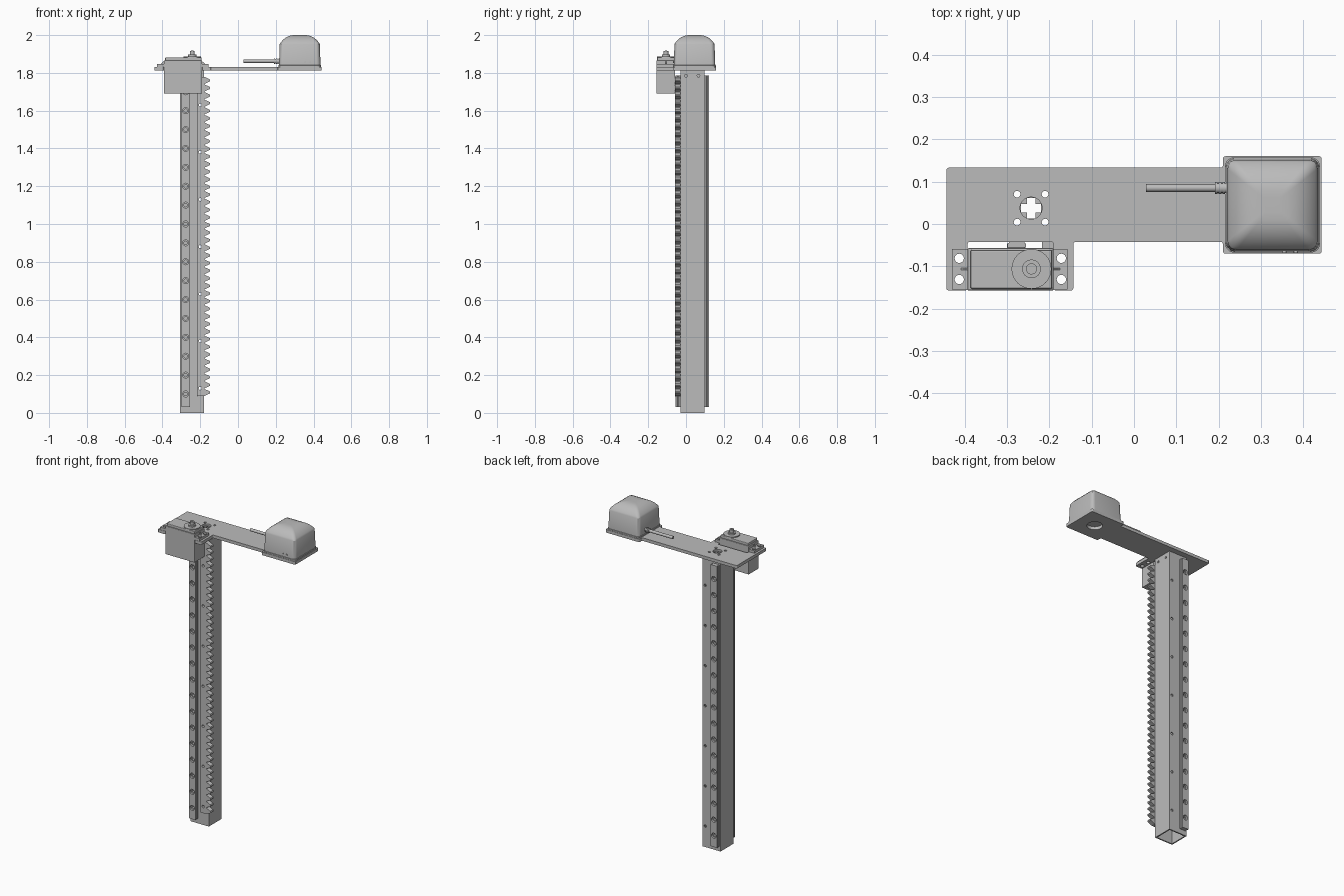
import bpy, bmesh, math
from mathutils import Matrix, Vector

if "Cube" in bpy.data.objects:
    bpy.data.objects.remove(bpy.data.objects["Cube"], do_unlink=True)

grey = bpy.data.materials.new("plain grey")
grey.use_nodes = True
GREY = (0.5, 0.5, 0.5, 1)
grey.diffuse_color = GREY
grey.node_tree.nodes["Principled BSDF"].inputs["Base Color"].default_value = GREY


def finish(bm, name, bevel=0):
    bmesh.ops.recalc_face_normals(bm, faces=bm.faces[:])
    mesh = bpy.data.meshes.new(name)
    bm.to_mesh(mesh)
    bm.free()
    mesh.materials.append(grey)
    ob = bpy.data.objects.new(name, mesh)
    bpy.context.collection.objects.link(ob)
    if bevel:
        mod = ob.modifiers.new("bevel", "BEVEL")
        mod.width, mod.segments, mod.limit_method = bevel, 2, "ANGLE"
    return ob


def add_box(bm, lo, hi):
    lo, hi = Vector(lo), Vector(hi)
    m = Matrix.Translation((lo + hi) / 2) @ Matrix.Diagonal((*(hi - lo), 1))
    bmesh.ops.create_cube(bm, size=1, matrix=m)


def add_cyl(bm, r, a, b, sides=24, r2=None):
    a, b = Vector(a), Vector(b)
    rot = (b - a).to_track_quat("Z", "Y").to_matrix().to_4x4()
    bmesh.ops.create_cone(bm, cap_ends=True, segments=sides, radius1=r,
                          radius2=r if r2 is None else r2, depth=(b - a).length,
                          matrix=Matrix.Translation((a + b) / 2) @ rot)


def box(name, lo, hi, bevel=0):
    bm = bmesh.new()
    add_box(bm, lo, hi)
    return finish(bm, name, bevel)


def cyl(name, r, a, b, sides=24, r2=None):
    bm = bmesh.new()
    add_cyl(bm, r, a, b, sides, r2)
    ob = finish(bm, name)
    shade(ob)
    return ob


def prism(name, points, offset):
    bm = bmesh.new()
    face = bm.faces.new([bm.verts.new(p) for p in points])
    ext = bmesh.ops.extrude_face_region(bm, geom=[face])
    bmesh.ops.translate(bm, vec=offset,
                        verts=[v for v in ext["geom"] if isinstance(v, bmesh.types.BMVert)])
    return finish(bm, name)


def activate(ob):
    bpy.ops.object.select_all(action="DESELECT")
    ob.select_set(True)
    bpy.context.view_layer.objects.active = ob


def shade(ob, angle=35):
    activate(ob)
    bpy.ops.object.shade_smooth_by_angle(angle=math.radians(angle))


def cut(ob, fill):
    """Subtract the shapes that fill() adds to a mesh, then drop the cutter."""
    bm = bmesh.new()
    fill(bm)
    cutter = finish(bm, "cutter")
    cutter.hide_render = True
    mod = ob.modifiers.new("cut", "BOOLEAN")
    mod.object, mod.operation, mod.solver = cutter, "DIFFERENCE", "EXACT"
    activate(ob)
    bpy.ops.object.modifier_apply(modifier=mod.name)
    bpy.data.objects.remove(cutter, do_unlink=True)


X0, X1, Y0, Y1 = -0.306, -0.18, -0.03, 0.097      # mast sides
MX, MY = (X0 + X1) / 2, (Y0 + Y1) / 2
DECK, DECK_TOP = 1.813, 1.832                     # deck plate heights
HOLE_X = -0.2
screw_z = [0.13 + 0.25 * i for i in range(7)]

# Square hollow mast with screw holes
mast = box("mast", (X0, Y0, 0), (X1, Y1, DECK))
W = 0.008
cut(mast, lambda bm: add_box(bm, (X0 + W, Y0 + W, -0.1), (X1 - W, Y1 - W, 2)))


def mast_holes(bm):
    for z in screw_z:
        add_cyl(bm, 0.008, (HOLE_X, Y0 - 0.1, z), (HOLE_X, Y1 + 0.1, z), 16)
    for y in (0, 0.066):
        add_cyl(bm, 0.007, (X1 - 0.03, y, 1.785), (X1 + 0.03, y, 1.785), 16)


cut(mast, mast_holes)

# Grooved slide rails on the front and back of the mast
RX = -0.277
half = [(0.022, 0), (0.022, 0.008), (0.018, 0.011), (0.018, 0.014), (0.022, 0.017), (0.022, 0.025)]
section = half + [(-u, v) for u, v in reversed(half)]
for name, base, d in (("front_rail", Y0, -1), ("back_rail", Y1, 1)):
    rail = prism(name, [(RX + u, base + d * v, 0.03) for u, v in section], (0, 0, 1.755))
    for r, depth in ((0.016, 0.014), (0.009, 0.0)):
        def bores(bm):
            for i in range(17):
                z = 0.1 + 0.1 * i
                add_cyl(bm, r, (RX, base + d * (depth - 0.001), z), (RX, base + d * 0.04, z), 16)
        cut(rail, bores)

# Toothed rack
pitch, teeth, z0 = 0.0403, 42, 0.088
outline = [(-0.217, z0)]
for i in range(teeth):
    z = z0 + i * pitch
    outline += [(-0.177, z + pitch * 0.05), (-0.15, z + pitch * 0.35),
                (-0.147, z + pitch * 0.5), (-0.15, z + pitch * 0.65), (-0.177, z + pitch * 0.95)]
outline.append((-0.217, z0 + teeth * pitch))
rack = prism("rack", [(x, Y0, z) for x, z in outline], (0, -0.028, 0))


def rack_holes(bm):
    for z in screw_z:
        add_cyl(bm, 0.008, (HOLE_X, -0.1, z), (HOLE_X, 0, z), 16)


cut(rack, rack_holes)

# Deck plate: arm, forked motor mount and square sensor base
FRONT = -0.157
deck_outline = [(-0.443, FRONT), (-0.393, FRONT), (-0.393, -0.042), (-0.19, -0.042),
                (-0.19, FRONT), (-0.143, FRONT), (-0.143, -0.042), (0.21, -0.042),
                (0.21, -0.07), (0.443, -0.07), (0.443, 0.16), (0.21, 0.16),
                (0.21, 0.133), (-0.443, 0.133)]
deck = prism("deck_plate", [(x, y, DECK) for x, y in deck_outline], (0, 0, DECK_TOP - DECK))
bm = bmesh.new()
bm.from_mesh(deck.data)
upright = [e for e in bm.edges if abs(e.verts[0].co.z - e.verts[1].co.z) > 0.01]
bmesh.ops.bevel(bm, geom=upright, offset=0.006, segments=3, affect="EDGES", profile=0.5)
bm.to_mesh(deck.data)
bm.free()
SX, SY = 0.327, 0.045
mount_holes = [(x, y) for x in (-0.4125, -0.1715) for y in (-0.081, -0.131)]


def deck_holes(bm):
    for sx in (-1, 1):
        for sy in (-1, 1):
            x, y = MX + sx * 0.033, MY + 0.004 + sy * 0.033
            add_cyl(bm, 0.008, (x, y, 1.7), (x, y, 1.9), 16)
    for x, y in mount_holes:
        add_cyl(bm, 0.011, (x, y, 1.7), (x, y, 1.9), 16)
    add_cyl(bm, 0.045, (SX, SY, 1.7), (SX, SY, 1.9), 32)


cut(deck, deck_holes)
CY = MY + 0.004
cut(deck, lambda bm: add_cyl(bm, 0.026, (MX, CY, DECK + 0.008), (MX, CY, 1.9), 32))
cut(deck, lambda bm: add_box(bm, (MX - 0.01, CY - 0.024, 1.7), (MX + 0.01, CY + 0.024, 1.9)))
cut(deck, lambda bm: add_box(bm, (MX - 0.024, CY - 0.01, 1.7), (MX + 0.024, CY + 0.01, 1.9)))

# Motor: case, cover, ears and output shaft
box("motor_case", (-0.393, FRONT, 1.69), (-0.19, -0.057, 1.866), 0.003)
box("motor_cover", (-0.386, FRONT + 0.004, 1.864), (-0.193, -0.061, 1.882), 0.004)
ears = box("motor_ears", (-0.43, FRONT + 0.002, DECK_TOP), (-0.157, -0.059, 1.848))


def ear_holes(bm):
    for x, y in mount_holes:
        add_cyl(bm, 0.011, (x, y, 1.7), (x, y, 1.9), 16)


cut(ears, ear_holes)
AX, AY = -0.242, -0.106
for x, d in ((-0.393, -1), (-0.19, 1)):
    prism("ear_rib", [(x, AY - 0.002, 1.848), (x + d * 0.015, AY - 0.002, 1.848),
                      (x, AY - 0.002, 1.862)], (0, 0.004, 0))
for name, r, a, b in (("gear_housing", 0.047, 1.88, 1.888), ("shaft_collar", 0.022, 1.885, 1.897),
                      ("output_shaft", 0.013, 1.89, 1.916)):
    cyl(name, r, (AX, AY, a), (AX, AY, b), 32)
cyl("shaft_screw_socket", 0.006, (AX, AY, 1.916), (AX, AY, 1.918), 12)
box("motor_cable_stub", (-0.3, -0.058, 1.705), (-0.257, -0.046, 1.725), 0.002)

# Sensor dome: stacked rounded squares
rings = [(0.1125, DECK_TOP), (0.1125, 1.84), (0.110, 1.841), (0.106, 1.952), (0.101, 1.961),
         (0.088, 1.976), (0.072, 1.988), (0.054, 1.996), (0.036, 1.9995), (0.018, 2.0)]
bm = bmesh.new()
loops = []
for h, z in rings:
    r = h * 0.2
    loop = []
    for i in range(4):
        for j in range(6):
            a = math.radians(90 * i + 18 * j)
            cx = (h - r) * (1 if i in (0, 3) else -1)
            cy = (h - r) * (1 if i < 2 else -1)
            loop.append(bm.verts.new((SX + cx + r * math.cos(a), SY + cy + r * math.sin(a), z)))
    loops.append(loop)
for lower, upper in zip(loops, loops[1:]):
    for i in range(len(lower)):
        j = (i + 1) % len(lower)
        bm.faces.new((lower[i], lower[j], upper[j], upper[i]))
bm.faces.new(loops[0])
bm.faces.new(loops[-1])
shade(finish(bm, "sensor_dome"), 30)
for x in (0.355, 0.382):
    cyl("indicator", 0.005, (x, -0.068, 1.857), (x, -0.06, 1.857), 12)

# Sensor cable with ribbed strain relief
CZ, CYL = 1.862, 0.085
cyl("sensor_cable", 0.009, (0.028, CYL, CZ), (0.22, CYL, CZ), 20)
for i in range(3):
    x = 0.191 + 0.009 * i
    cyl("strain_relief_ring", 0.014, (x, CYL, CZ), (x + 0.006, CYL, CZ), 20)
cyl("strain_relief_core", 0.0115, (0.191, CYL, CZ), (0.222, CYL, CZ), 20)
